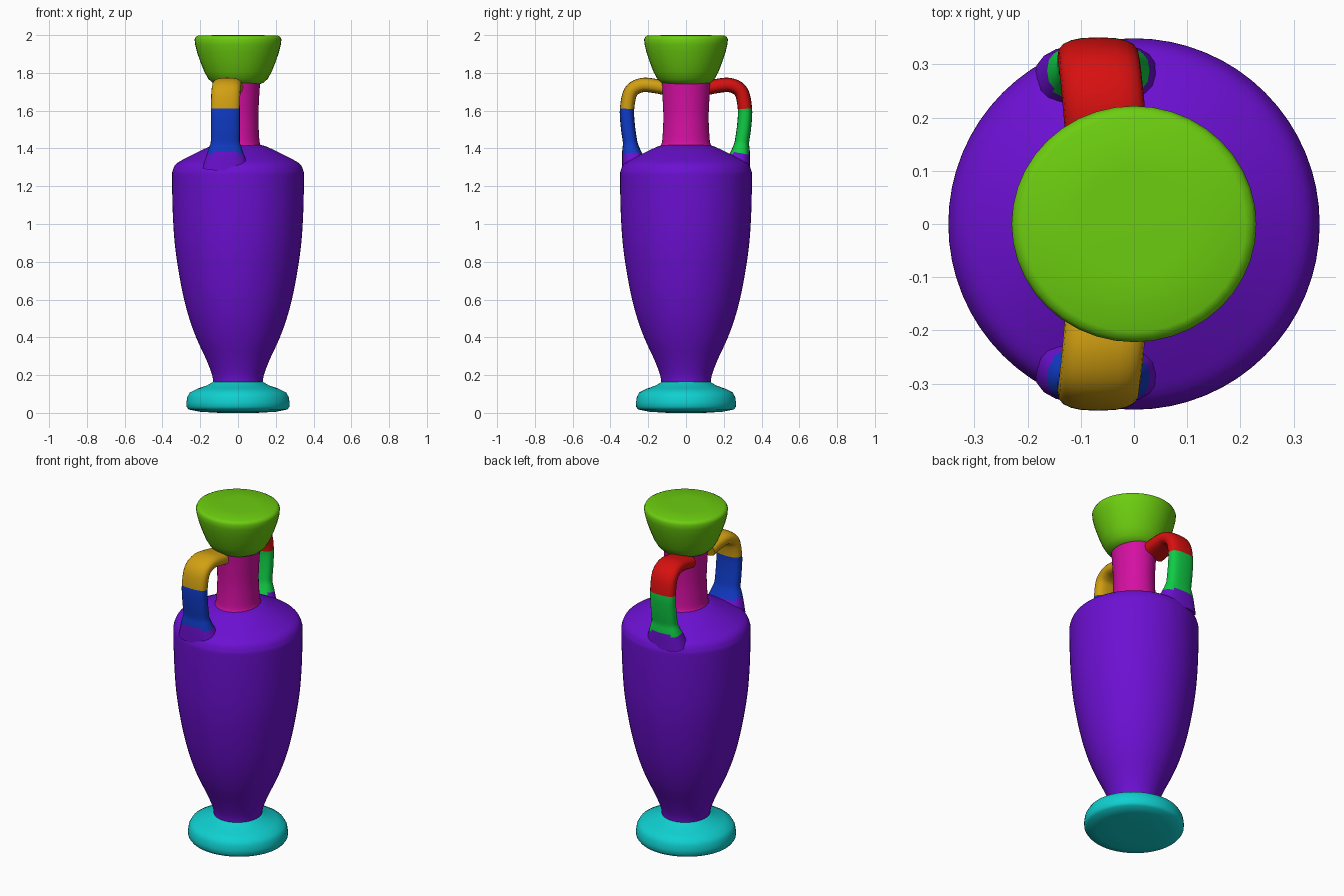
import bpy
import bmesh
from math import cos, sin, pi, copysign
from mathutils import Vector

if "Cube" in bpy.data.objects:
    bpy.data.objects.remove(bpy.data.objects["Cube"], do_unlink=True)


def material(name, *rgb):
    m = bpy.data.materials.new(name)
    m.use_nodes = True
    colour = (*rgb, 1)
    m.diffuse_color = colour
    m.node_tree.nodes["Principled BSDF"].inputs["Base Color"].default_value = colour
    return m


purple = material("purple", 0.15, 0.005, 0.64)
lime = material("lime", 0.15, 0.61, 0.005)
cyan = material("cyan", 0.005, 0.63, 0.63)
magenta = material("magenta", 0.66, 0.005, 0.36)
red = material("red", 0.68, 0.005, 0.005)
gold = material("gold", 0.64, 0.35, 0.006)
blue = material("blue", 0.005, 0.045, 0.58)
green = material("green", 0.005, 0.6, 0.06)


def smooth_path(points, steps=4):
    """Catmull-Rom curve through the points."""
    p = [Vector(q) for q in points]
    p = [2 * p[0] - p[1]] + p + [2 * p[-1] - p[-2]]
    out = []
    for a, b, c, d in zip(p, p[1:], p[2:], p[3:]):
        for i in range(steps):
            t = i / steps
            out.append(0.5 * (2 * b + (c - a) * t + (2 * a - 5 * b + 4 * c - d) * t * t
                              + (3 * b - a - 3 * c + d) * t ** 3))
    return out + [p[-2]]


def skin(name, rings, mats, rule=lambda z: 0):
    """Closed tube through rings of points, coloured by height."""
    bm = bmesh.new()
    loops = [[bm.verts.new(v) for v in ring] for ring in rings]
    n = len(loops[0])
    for low, high in zip(loops, loops[1:]):
        for i in range(n):
            j = (i + 1) % n
            bm.faces.new((low[i], low[j], high[j], high[i]))
    bm.faces.new(loops[0][::-1])
    bm.faces.new(loops[-1])
    bmesh.ops.recalc_face_normals(bm, faces=bm.faces)
    for f in bm.faces:
        f.material_index = rule(f.calc_center_median().z)
    mesh = bpy.data.meshes.new(name)
    bm.to_mesh(mesh)
    bm.free()
    for m in mats:
        mesh.materials.append(m)
    obj = bpy.data.objects.new(name, mesh)
    bpy.context.collection.objects.link(obj)
    bpy.ops.object.select_all(action="DESELECT")
    obj.select_set(True)
    bpy.context.view_layer.objects.active = obj
    bpy.ops.object.shade_smooth_by_angle(angle=pi / 4)
    return obj


def turned(name, profile, mat, sx=1, sy=1, sides=64):
    """Lathe a radius/height profile, with an oval scale."""
    rings = [[(r * sx * cos(2 * pi * i / sides), r * sy * sin(2 * pi * i / sides), z)
              for i in range(sides)] for r, z in profile]
    return skin(name, rings, [mat])


# Foot, with a slightly domed underside
turned("foot", [(0.1, 0), (0.2, 0.006), (0.262, 0.018), (0.272, 0.032), (0.273, 0.055),
                (0.268, 0.085), (0.255, 0.108), (0.215, 0.128), (0.165, 0.145),
                (0.143, 0.158), (0.13, 0.166)], cyan, 1, 0.97)

# Body and shoulder
turned("body", smooth_path([(0.13, 0.15), (0.137, 0.2), (0.167, 0.28), (0.222, 0.4),
                            (0.267, 0.53), (0.302, 0.68), (0.332, 0.87), (0.345, 1.05),
                            (0.349, 1.24), (0.345, 1.285), (0.325, 1.32), (0.27, 1.352),
                            (0.2, 1.387), (0.145, 1.412), (0.11, 1.42)]), purple)

# Neck
turned("neck", smooth_path([(0.142, 1.405), (0.128, 1.43), (0.122, 1.5), (0.12, 1.58),
                            (0.125, 1.68), (0.13, 1.75), (0.13, 1.78)]), magenta, 0.9, 1)

# Cup-shaped mouth with a closed flat top
turned("mouth", [(0.11, 1.738), (0.135, 1.748), (0.157, 1.768), (0.178, 1.805), (0.2, 1.86),
                 (0.217, 1.91), (0.227, 1.95), (0.23, 1.978), (0.224, 1.991), (0.21, 1.998),
                 (0.1, 2.0)], lime, 1, 0.965, 40)


def handle(name, side, upper, lower):
    """Strap handle: x, outward distance, height; flares into the shoulder."""
    path = smooth_path([(-0.05, 0.09, 1.715), (-0.052, 0.16, 1.73), (-0.058, 0.235, 1.735),
                        (-0.064, 0.292, 1.7), (-0.067, 0.312, 1.61), (-0.067, 0.308, 1.52),
                        (-0.067, 0.297, 1.44), (-0.067, 0.288, 1.375), (-0.065, 0.27, 1.3)], 5)
    rings = []
    for i, c in enumerate(path):
        tangent = path[min(i + 1, len(path) - 1)] - path[max(i - 1, 0)]
        out = Vector((0, -tangent.z, tangent.y)).normalized()
        flare = max(0, 1.43 - c.z) if c.y > 0.2 else 0
        wide, thick = 0.077 + flare * 0.35, 0.038 + flare * 0.25
        ring = []
        for k in range(20):
            a = 2 * pi * k / 20
            u, v = (copysign(abs(q) ** 0.75, q) for q in (cos(a), sin(a)))
            p = c + Vector((u * wide, 0, 0)) + out * v * thick
            ring.append((p.x, p.y * side, p.z))
        rings.append(ring)
    skin(name, rings, [upper, lower, purple],
         lambda z: 0 if z > 1.61 else 1 if z > 1.375 else 2)


handle("front_handle", -1, gold, blue)
handle("back_handle", 1, red, green)
